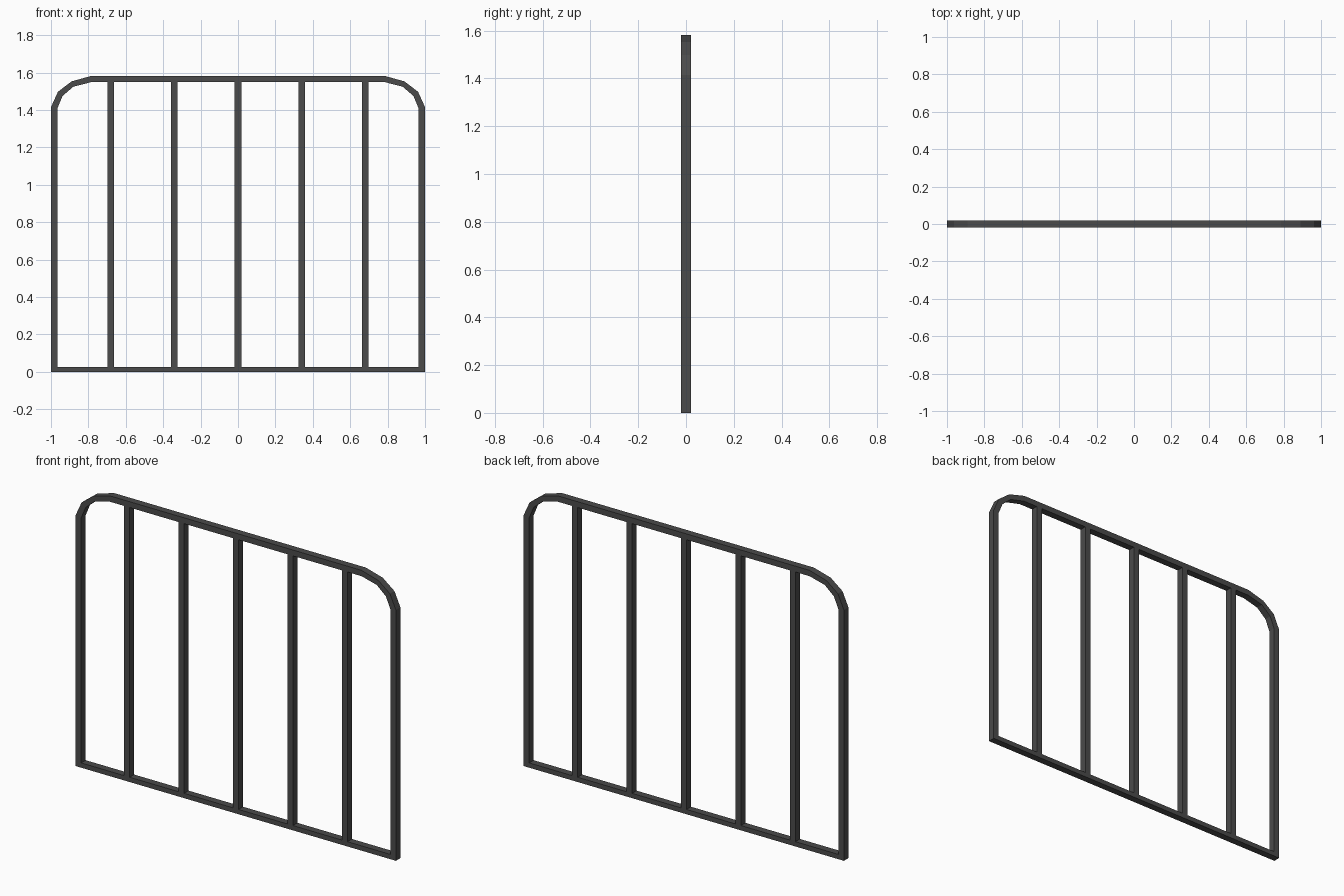
import bpy, bmesh

if "Cube" in bpy.data.objects:
    bpy.data.objects.remove(bpy.data.objects["Cube"])

D = 0.02  # half depth of all bars

mat = bpy.data.materials.new("dark_metal")
mat.diffuse_color = (0.07, 0.07, 0.07, 1)
mat.use_nodes = True
mat.node_tree.nodes["Principled BSDF"].inputs["Base Color"].default_value = mat.diffuse_color


def finish(name, bm):
    bmesh.ops.recalc_face_normals(bm, faces=bm.faces[:])
    me = bpy.data.meshes.new(name)
    bm.to_mesh(me)
    bm.free()
    me.materials.append(mat)
    ob = bpy.data.objects.new(name, me)
    bpy.context.collection.objects.link(ob)
    return ob


def box(name, x0, x1, z0, z1):
    bm = bmesh.new()
    bmesh.ops.create_cube(bm, size=1)
    for v in bm.verts:
        v.co.x = (x0 + x1) / 2 + v.co.x * (x1 - x0)
        v.co.y *= 2 * D
        v.co.z = (z0 + z1) / 2 + v.co.z * (z1 - z0)
    return finish(name, bm)


# Arched outer frame: rectangular section swept along outer/inner outlines
outer = [(-1, 0), (-1, 1.415), (-0.963, 1.497), (-0.89, 1.553), (-0.785, 1.582)]
inner = [(-0.965, 0), (-0.965, 1.41), (-0.938, 1.475), (-0.88, 1.525), (-0.785, 1.549)]
outer += [(-x, z) for x, z in reversed(outer)]
inner += [(-x, z) for x, z in reversed(inner)]

bm = bmesh.new()
rings = []
for (ox, oz), (ix, iz) in zip(outer, inner):
    rings.append([bm.verts.new(p) for p in
                  ((ox, -D, oz), (ix, -D, iz), (ix, D, iz), (ox, D, oz))])
for a, b in zip(rings, rings[1:]):
    for i in range(4):
        j = (i + 1) % 4
        bm.faces.new((a[i], a[j], b[j], b[i]))
bm.faces.new(rings[0])
bm.faces.new(rings[-1])
finish("arched_frame", bm)

# Bottom rail between the posts
box("bottom_rail", -0.965, 0.965, 0, 0.027)

# Five upright bars
for i in range(-2, 3):
    x = i * 0.34
    box(f"upright_bar_{i + 3}", x - 0.0175, x + 0.0175, 0.027, 1.549)
